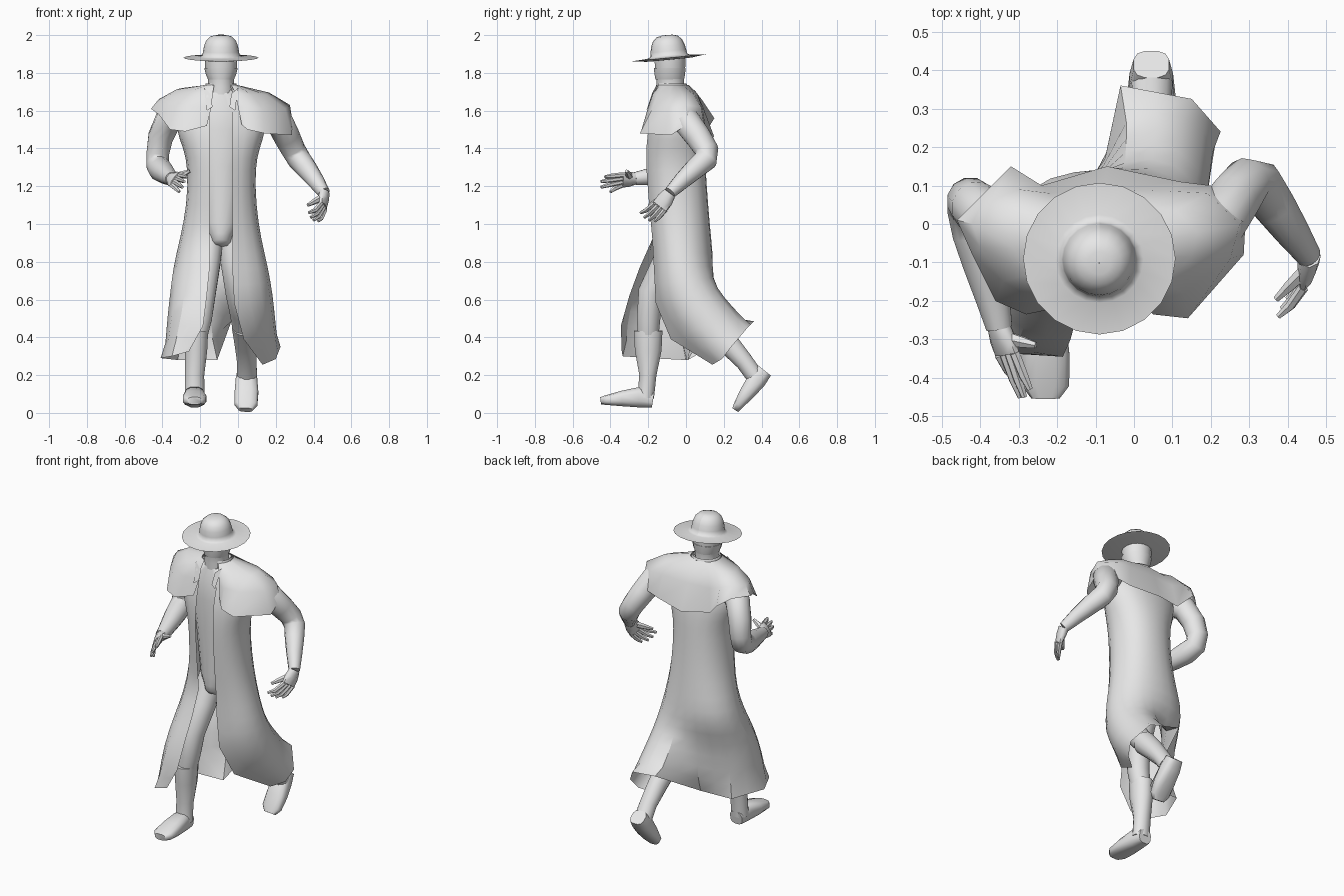
import bpy, bmesh, math
from mathutils import Vector

cube = bpy.data.objects.get("Cube")
if cube:
    bpy.data.objects.remove(cube, do_unlink=True)

GREY = (.8, .8, .8, 1)
cloth = bpy.data.materials.new("plain_grey")
cloth.use_nodes = True
cloth.diffuse_color = GREY
cloth.node_tree.nodes["Principled BSDF"].inputs["Base Color"].default_value = GREY
parts = []


def finish(name, bm):
    """Turn a bmesh into a named grey object."""
    mesh = bpy.data.meshes.new(name)
    bm.to_mesh(mesh)
    bm.free()
    obj = bpy.data.objects.new(name, mesh)
    bpy.context.scene.collection.objects.link(obj)
    mesh.materials.append(cloth)
    parts.append(obj)
    return obj


def sheet(name, rows, soften=False):
    """Open surface through rows of points; softening keeps the border points fixed."""
    bm = bmesh.new()
    grid = [[bm.verts.new(point) for point in row] for row in rows]
    for upper, lower in zip(grid, grid[1:]):
        for c in range(len(upper) - 1):
            bm.faces.new((upper[c], upper[c + 1], lower[c + 1], lower[c]))
    if soften:
        crease = bm.verts.layers.float.new("crease_vert")
        for vert in bm.verts:
            vert[crease] = 1 if vert.is_boundary else 0
    obj = finish(name, bm)
    if soften:
        modifier = obj.modifiers.new("soften", "SUBSURF")
        modifier.levels = modifier.render_levels = 1
    return obj


def loft(name, stations, side=(1, 0, 0), sides=12, power=1):
    """Closed limb through stations (x, y, z, radius[, second radius])."""
    bm = bmesh.new()
    centres = [Vector(s[:3]) for s in stations]
    rings = []
    for i, station in enumerate(stations):
        before, after = centres[max(i - 1, 0)], centres[min(i + 1, len(centres) - 1)]
        along = (after - before).normalized()
        across = Vector(side)
        across = (across - along * across.dot(along)).normalized()
        third = along.cross(across)
        wide, deep = station[3], station[-1]
        ring = []
        for k in range(sides):
            angle = math.tau * (k + .5) / sides
            c, s = math.cos(angle), math.sin(angle)
            c = math.copysign(abs(c) ** power, c)
            s = math.copysign(abs(s) ** power, s)
            ring.append(bm.verts.new(centres[i] + across * wide * c + third * deep * s))
        rings.append(ring)
    for low, high in zip(rings, rings[1:]):
        for k in range(sides):
            n = (k + 1) % sides
            bm.faces.new((low[k], low[n], high[n], high[k]))
    bm.faces.new(rings[0])
    bm.faces.new(rings[-1])
    bmesh.ops.recalc_face_normals(bm, faces=bm.faces)
    return finish(name, bm)


def hand(side_name, wrist, first, last, thumb, tips):
    """Flat palm, four bent fingers and a thumb."""
    wrist, first, last = Vector(wrist), Vector(first), Vector(last)
    middle, width = (first + last) / 2, last - first
    half = width.length / 2 + .013
    loft(side_name + "_palm",
         [(*wrist, .035, .03), (*wrist.lerp(middle, .5), half, .026), (*middle, half, .017)],
         width, sides=8)
    for i, tip in enumerate(tips):
        root = first.lerp(last, i / (len(tips) - 1))
        bend = root.lerp(Vector(tip), .5) + (middle - wrist) * .18
        loft(side_name + "_finger", [(*root, .014), (*bend, .013), (*tip, .008)], width, sides=6)
    root = wrist.lerp(first, .4)
    loft(side_name + "_thumb",
         [(*root, .02), (*root.lerp(Vector(thumb), .55), .016), (*thumb, .009)], width, sides=6)


MID = -.09  # body centre line in x

# Hat: one lathed profile, tipped forward
profile = [(.001, -.012), (.12, -.01), (.198, 0), (.115, .005), (.099, .012), (.095, .035),
           (.089, .065), (.078, .092), (.056, .113), (.03, .12), (.001, .121)]
turns = [math.tau * k / 20 for k in range(21)]
hat = sheet("hat", [[(r * math.sin(a), r * math.cos(a), z) for a in turns] for r, z in reversed(profile)])
hat.location = (MID, -.09, 1.88)
hat.rotation_euler.x = math.radians(5.5)

# Head, neck and face cloth
loft("head", [(MID, -.08, 1.66, .075), (MID, -.083, 1.73, .069, .073), (MID, -.083, 1.77, .07, .075),
              (MID, -.084, 1.81, .085, .081), (MID, -.085, 1.91, .09, .085)], sides=16)
loft("face_cloth", [(MID, -.086, 1.765, .07, .077), (MID, -.086, 1.79, .081, .082),
                    (MID, -.086, 1.825, .09, .086)], sides=16)

# Torso inside the coat, with a rounded front flap at the bottom
loft("torso", [(MID, -.11, .883, .035, .04), (MID, -.105, .898, .052, .06), (MID, -.095, .93, .062, .078),
               (MID, -.075, 1, .1, .095), (MID, -.06, 1.3, .135, .125), (MID, -.06, 1.5, .18, .125),
               (MID, -.055, 1.62, .19, .12), (MID, -.07, 1.72, .08, .08)], sides=16)

# Long coat: regular rows to the thighs, then swinging skirt rows
half_ring = [(-.78, -.8), (-1, -.05), (-.75, .75), (-.25, 1)]
full_ring = half_ring + [(-u, v) for u, v in reversed(half_ring)]
coat = []
for z, right, left, front, back in [(1.71, -.2, .02, -.15, .01), (1.6, -.34, .16, -.175, .06),
                                    (1.5, -.35, .17, -.2, .085), (1.4, -.305, .13, -.21, .1),
                                    (1.3, -.28, .105, -.21, .105), (1.1, -.285, .11, -.195, .118),
                                    (.92, -.325, .14, -.178, .135), (.77, -.365, .18, -.17, .15)]:
    cx, cy, rx, ry = (right + left) / 2, (front + back) / 2, (left - right) / 2, (back - front) / 2
    row = [(cx + rx * u, cy + ry * v, z) for u, v in full_ring]
    coat.append([(MID - .06, front, z)] + row + [(MID + .06, front, z)])
# the striding leg pushes the right front panel forward
for column, push in enumerate((.075, .06)):
    x, y, z = coat[-1][column]
    coat[-1][column] = (x, y - push, z)
coat.append([(-.165, -.3, .62), (-.28, -.31, .62), (-.395, -.15, .62), (-.3, .04, .62), (-.14, .08, .63),
             (-.03, .16, .66), (.12, .165, .66), (.21, .03, .63), (.14, -.14, .6), (-.02, -.16, .58)])
coat.append([(-.185, -.345, .46), (-.32, -.345, .46), (-.41, -.17, .45), (-.32, .02, .44), (-.12, .05, .45),
             (-.035, .26, .57), (.14, .25, .56), (.22, .13, .48), (.17, 0, .41), (.03, -.08, .39)])
coat.append([(-.26, -.34, .325), (-.35, -.335, .3), (-.41, -.2, .29), (-.32, 0, .28), (-.11, .01, .28),
             (-.035, .36, .485), (.15, .325, .45), (.225, .24, .35), (.2, .19, .285), (.13, .14, .255)])
sheet("long_coat", coat, True)

# Shoulder cape with raised points over the right arm
hem = [(-.165, -.21, 1.52), (-.28, -.235, 1.49), (-.36, -.2, 1.5), (-.42, -.08, 1.58), (-.46, .01, 1.61),
       (-.38, .09, 1.6), (-.32, .15, 1.56), (-.24, .1, 1.48), (-.07, .15, 1.46), (.12, .11, 1.48),
       (.2, .1, 1.5), (.29, .01, 1.53), (.285, -.08, 1.47), (.14, -.245, 1.48), (.05, -.235, 1.5),
       (.02, -.21, 1.525)]
shoulder = [(-.14, -.19, 1.62), (-.25, -.2, 1.62), (-.34, -.15, 1.63), (-.4, -.06, 1.66), (-.42, 0, 1.66),
            (-.375, .06, 1.67), (-.3, .09, 1.65), (-.22, .08, 1.62), (-.08, .09, 1.62), (.1, .085, 1.62),
            (.19, .08, 1.62), (.275, 0, 1.63), (.25, -.09, 1.61), (.13, -.18, 1.61), (.04, -.2, 1.62),
            (0, -.19, 1.62)]
neck_centre = Vector((MID, -.075, 1.735))
neck_row, slope_row = [], []
for point in shoulder:
    outward = Vector(point) - neck_centre
    outward.z = 0
    neck_row.append(neck_centre + outward.normalized() * .09)
    slope_row.append(Vector(point).lerp(neck_row[-1], .4) + Vector((0, 0, .024)))
sheet("shoulder_cape", [neck_row, slope_row, shoulder, hem])

# Collar band and lapels
arc = [math.radians(a) for a in range(-145, 146, 29)]
sheet("collar", [[(MID + r * math.sin(a), -.078 + r * math.cos(a), z) for a in arc]
                 for r, z in ((.08, 1.745), (.096, 1.705))])
for label, s in (("right", -1), ("left", 1)):
    top = [(MID + s * .09, -.165, 1.72), (MID + s * .055, -.18, 1.69)]
    low = [(MID + s * .075, -.21, 1.6), (MID + s * .045, -.2, 1.62)]
    sheet(label + "_lapel", [top[::-s], low[::-s]])

# Arms and hands
loft("left_arm", [(.15, -.03, 1.58, .07), (.22, .005, 1.54, .075), (.26, .065, 1.46, .07),
                  (.295, .11, 1.39, .064), (.325, .105, 1.34, .062), (.365, .045, 1.29, .056),
                  (.41, -.02, 1.23, .046), (.455, -.085, 1.165, .033)])
hand("left", (.455, -.085, 1.165), (.44, -.165, 1.11), (.46, -.11, 1.075), (.37, -.195, 1.1),
     [(.375, -.24, 1.06), (.385, -.22, 1.035), (.4, -.195, 1.02), (.425, -.165, 1.015)])
loft("right_arm", [(-.31, -.03, 1.58, .07), (-.37, .01, 1.55, .073), (-.41, .045, 1.46, .068),
                   (-.425, .06, 1.37, .062), (-.425, .045, 1.315, .062), (-.41, -.02, 1.287, .064),
                   (-.39, -.1, 1.27, .057), (-.365, -.2, 1.25, .045), (-.35, -.27, 1.24, .035)])
hand("right", (-.35, -.27, 1.24), (-.31, -.335, 1.26), (-.35, -.34, 1.205), (-.255, -.315, 1.28),
     [(-.27, -.43, 1.25), (-.285, -.45, 1.225), (-.295, -.45, 1.195), (-.31, -.4, 1.17)])

# Legs, boots and feet
loft("right_leg", [(-.15, -.03, .98, .08), (-.165, -.105, .8, .075), (-.185, -.185, .64, .07),
                   (-.2, -.198, .5, .064), (-.215, -.2, .42, .058)])
loft("right_boot", [(-.22, -.2, .435, .064, .078), (-.222, -.2, .33, .061, .073),
                    (-.23, -.202, .2, .053, .047), (-.23, -.213, .08, .054, .045)])
loft("right_foot", [(-.23, -.174, .07, .042, .042), (-.23, -.25, .083, .054, .055),
                    (-.23, -.34, .076, .064, .042), (-.23, -.42, .068, .063, .027),
                    (-.23, -.452, .064, .038, .02)], power=.7)
loft("left_leg", [(-.04, -.03, .98, .08), (-.02, -.06, .8, .075), (0, -.05, .63, .066),
                  (.02, .06, .54, .066), (.03, .13, .46, .062)])
loft("left_boot", [(.03, .13, .46, .064, .07), (.04, .23, .36, .058, .06),
                   (.047, .31, .27, .053, .049), (.047, .36, .2, .055, .048)])
loft("left_foot", [(.045, .415, .225, .047, .045), (.045, .375, .175, .058, .052),
                   (.045, .325, .107, .064, .042), (.042, .28, .045, .062, .027),
                   (.04, .262, .016, .037, .02)], power=.7)

# Smooth shading with crisp edges
bpy.ops.object.select_all(action="DESELECT")
for obj in parts:
    obj.select_set(True)
bpy.context.view_layer.objects.active = parts[0]
bpy.ops.object.shade_smooth_by_angle(angle=math.radians(58))
